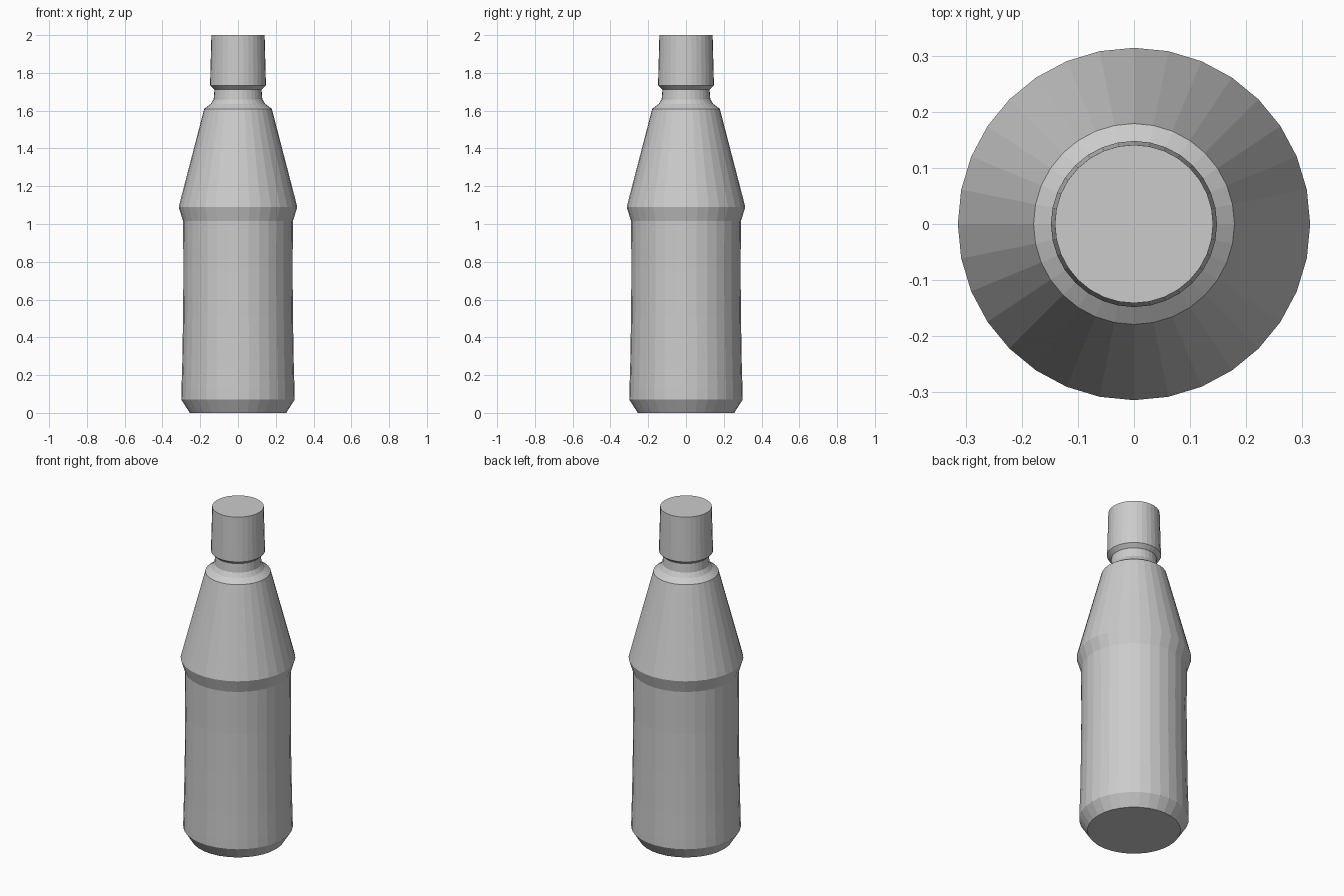
import bpy, bmesh
from math import sin, cos, tau

if "Cube" in bpy.data.objects:
    bpy.data.objects.remove(bpy.data.objects["Cube"])

SEGMENTS = 32


def lathe(name, profile):
    """Revolve a (radius, height) profile around z and cap both ends."""
    bm = bmesh.new()
    rings = [[bm.verts.new((r * cos(tau * i / SEGMENTS), r * sin(tau * i / SEGMENTS), z))
              for i in range(SEGMENTS)] for r, z in profile]
    for low, high in zip(rings, rings[1:]):
        for i in range(SEGMENTS):
            j = (i + 1) % SEGMENTS
            bm.faces.new((low[i], low[j], high[j], high[i]))
    bm.faces.new(rings[0][::-1])
    bm.faces.new(rings[-1])
    mesh = bpy.data.meshes.new(name)
    bm.to_mesh(mesh)
    bm.free()
    obj = bpy.data.objects.new(name, mesh)
    bpy.context.collection.objects.link(obj)
    return obj


# Bottle: chamfered base, slightly waisted body, flared ridge, tapered shoulder, neck
lathe("bottle_body", [
    (0.255, 0.0), (0.30, 0.07), (0.299, 0.13), (0.295, 0.27),
    (0.291, 0.51), (0.289, 0.76), (0.291, 1.015),
    (0.314, 1.09), (0.179, 1.61), (0.145, 1.635), (0.129, 1.66), (0.124, 1.72),
])

# Cap: bevelled lower lip and a slight upward taper
lathe("cap", [(0.125, 1.712), (0.148, 1.733), (0.141, 2.0)])
